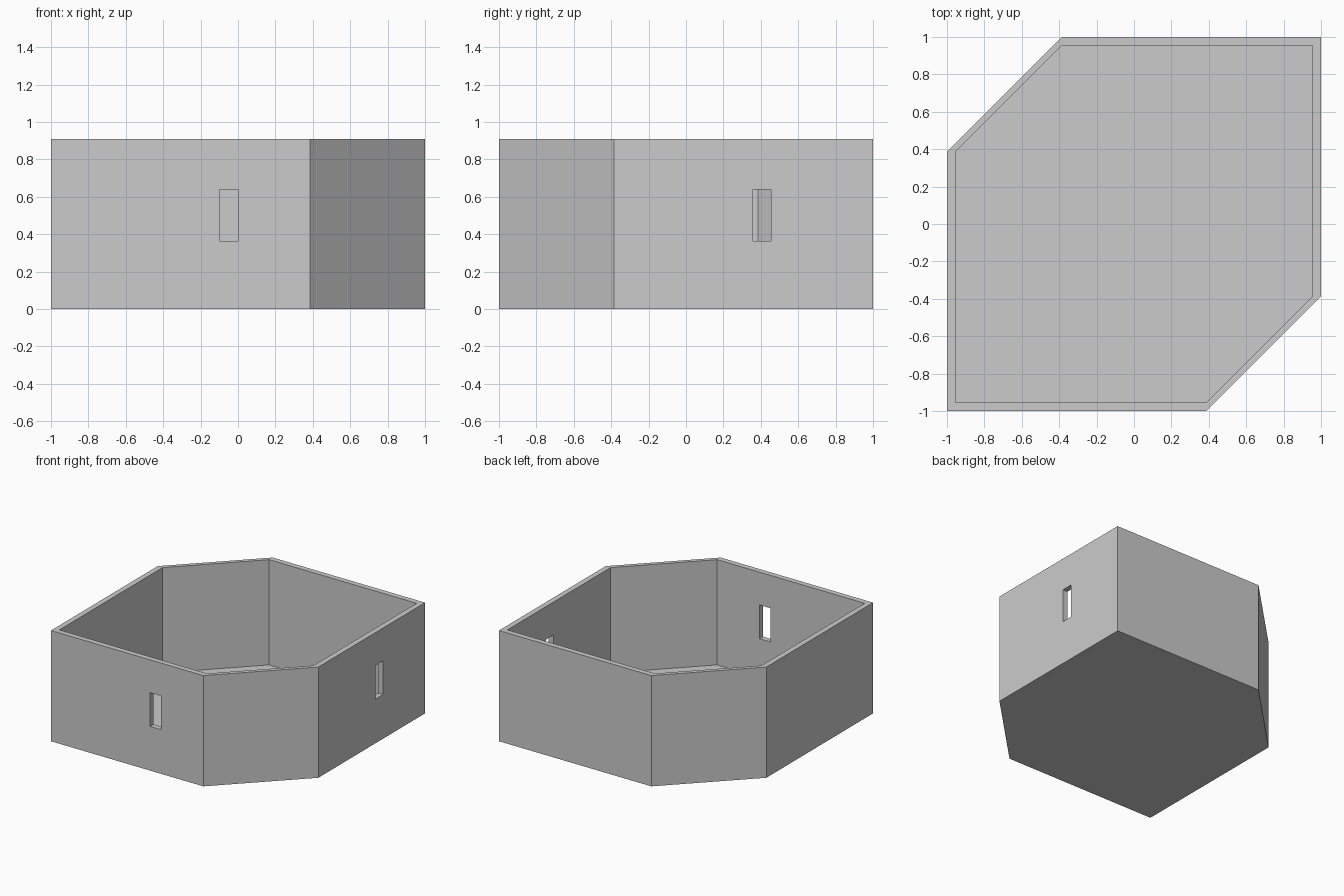
import bpy
import bmesh

cube = bpy.data.objects.get("Cube")
if cube:
    bpy.data.objects.remove(cube, do_unlink=True)

HEIGHT = 0.91
WALL = 0.045      # wall and floor thickness
CORNER = 0.385    # where the two cut corners begin

grey = bpy.data.materials.new("light_grey")
grey.use_nodes = True
colour = (0.6, 0.6, 0.6, 1)
grey.diffuse_color = colour
grey.node_tree.nodes["Principled BSDF"].inputs["Base Color"].default_value = colour


def footprint(half):
    """Square outline with two opposite corners cut off."""
    return [(-half, -half), (CORNER, -half), (half, -CORNER),
            (half, half), (-CORNER, half), (-half, CORNER)]


def rectangle(x0, x1, y0, y1):
    return [(x0, y0), (x1, y0), (x1, y1), (x0, y1)]


def prism(name, outline, bottom, top):
    """Solid made by raising an outline from bottom to top."""
    bm = bmesh.new()
    base = bm.faces.new([bm.verts.new((x, y, bottom)) for x, y in outline])
    raised = bmesh.ops.extrude_face_region(bm, geom=[base])["geom"]
    verts = [v for v in raised if isinstance(v, bmesh.types.BMVert)]
    bmesh.ops.translate(bm, vec=(0, 0, top - bottom), verts=verts)
    bmesh.ops.recalc_face_normals(bm, faces=bm.faces)
    mesh = bpy.data.meshes.new(name)
    bm.to_mesh(mesh)
    bm.free()
    mesh.materials.append(grey)
    obj = bpy.data.objects.new(name, mesh)
    bpy.context.collection.objects.link(obj)
    return obj


def cut(target, cutter):
    """Subtract the cutter and throw it away."""
    cutter.hide_render = True
    mod = target.modifiers.new(cutter.name, "BOOLEAN")
    mod.operation = "DIFFERENCE"
    mod.solver = "EXACT"
    mod.object = cutter
    bpy.context.view_layer.objects.active = target
    bpy.ops.object.modifier_apply(modifier=mod.name)
    bpy.data.objects.remove(cutter, do_unlink=True)


# Open-topped walls with a floor
shell = prism("wall_shell", footprint(1), 0, HEIGHT)
cut(shell, prism("cavity_cutter", footprint(1 - WALL), WALL, HEIGHT + 0.2))

# Slit windows through the front wall and the left wall
cut(shell, prism("front_window_cutter", rectangle(-0.098, 0, -1.1, -0.9), 0.363, 0.64))
cut(shell, prism("left_window_cutter", rectangle(0.9, 1.1, 0.358, 0.455), 0.363, 0.64))
